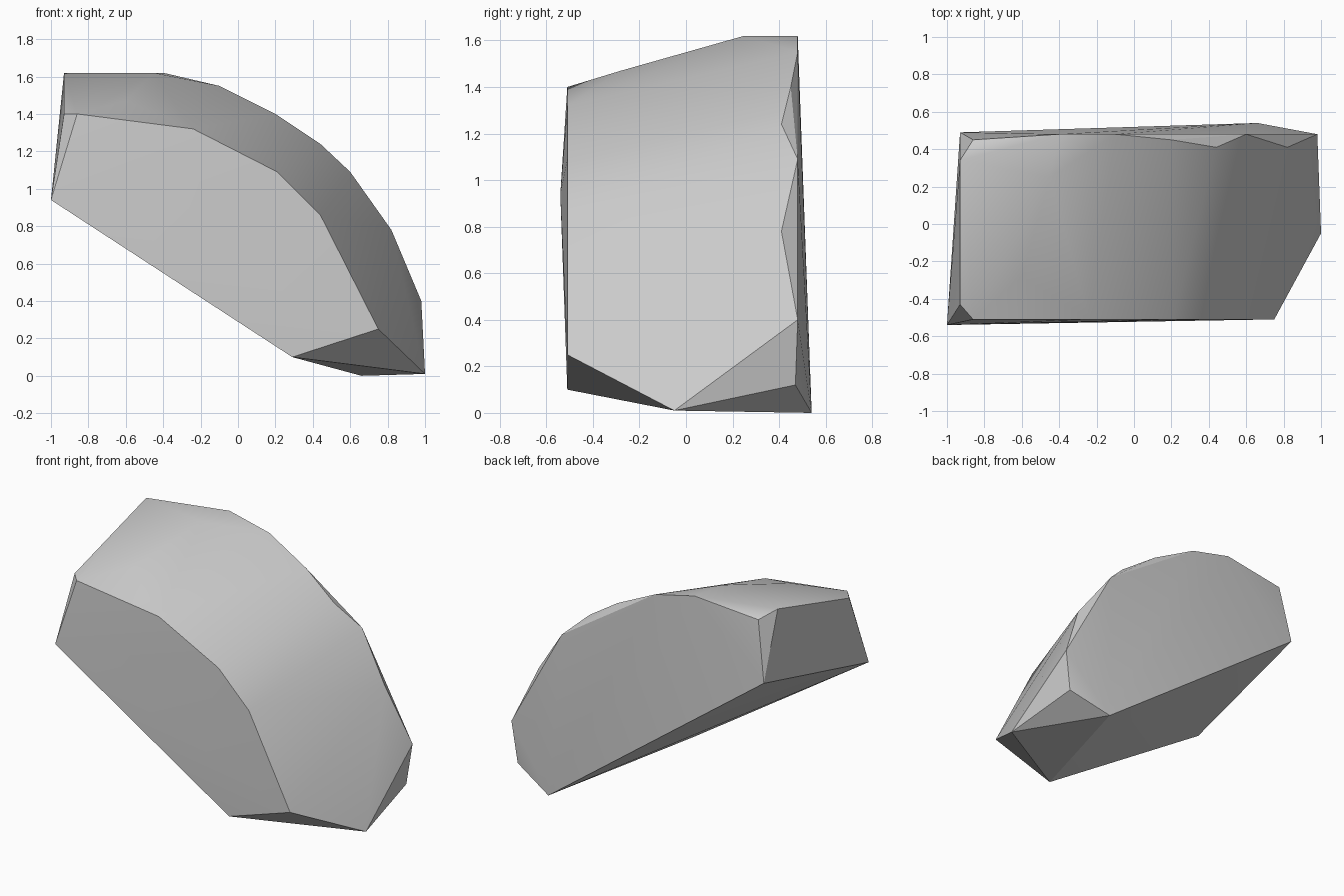
import bpy
import bmesh
import math
from mathutils import Vector

default_cube = bpy.data.objects.get("Cube")
if default_cube:
    bpy.data.objects.remove(default_cube, do_unlink=True)


def make_material(name, colour):
    material = bpy.data.materials.new(name)
    material.use_nodes = True
    material.diffuse_color = colour
    material.node_tree.nodes["Principled BSDF"].inputs["Base Color"].default_value = colour
    return material


def hull_object(name, points, material):
    """Wrap the points in a convex skin and merge its flat areas."""
    bm = bmesh.new()
    for point in points:
        bm.verts.new(Vector(point))
    result = bmesh.ops.convex_hull(bm, input=bm.verts)
    unused = {item for key in ("geom_interior", "geom_unused") for item in result[key]
              if isinstance(item, bmesh.types.BMVert) and not item.link_faces}
    bmesh.ops.delete(bm, geom=list(unused), context="VERTS")
    bmesh.ops.dissolve_limit(bm, angle_limit=math.radians(1), verts=bm.verts, edges=bm.edges)
    bmesh.ops.recalc_face_normals(bm, faces=bm.faces)
    mesh = bpy.data.meshes.new(name)
    bm.to_mesh(mesh)
    bm.free()
    mesh.materials.append(material)
    obj = bpy.data.objects.new(name, mesh)
    bpy.context.collection.objects.link(obj)
    return obj


# Flat front face: arched profile in x and z
front_y = -0.51
front_profile = [(-0.86, 1.4), (-0.24, 1.32), (0.21, 1.09),
                 (0.44, 0.86), (0.75, 0.25), (0.29, 0.1)]
points = [(x, front_y, z) for x, z in front_profile]

# Back rim: larger arch, with chips pulled forward from the edge
back_y = 0.48
chip_y = 0.41
points += [(x, back_y, z) for x, z in [(-0.4, 1.62), (-0.1, 1.55), (0.6, 1.09), (0.98, 0.4)]]
points += [(x, chip_y, z) for x, z in [(0.44, 1.24), (0.82, 0.78)]]
points += [(0.2, 0.45, 1.4)]

# Left end: slanted cut with small corner chips
points += [(-1, -0.54, 0.94), (-0.93, -0.43, 1.4), (-0.93, 0.34, 1.62),
           (-0.86, 0.45, 1.57), (-0.93, 0.49, 1.17)]

# Crown bulge
points += [(-0.45, 0.25, 1.62), (-0.6, -0.28, 1.47)]

# Low right toe
points += [(1, -0.05, 0.01), (0.94, 0.47, 0.12), (0.66, 0.54, 0)]

stone = make_material("stone grey", (0.6, 0.6, 0.6, 1))
rock = hull_object("rock", points, stone)

# Soft crown, crisp broken edges
bpy.ops.object.select_all(action="DESELECT")
rock.select_set(True)
bpy.context.view_layer.objects.active = rock
bpy.ops.object.shade_smooth_by_angle(angle=math.radians(30))
